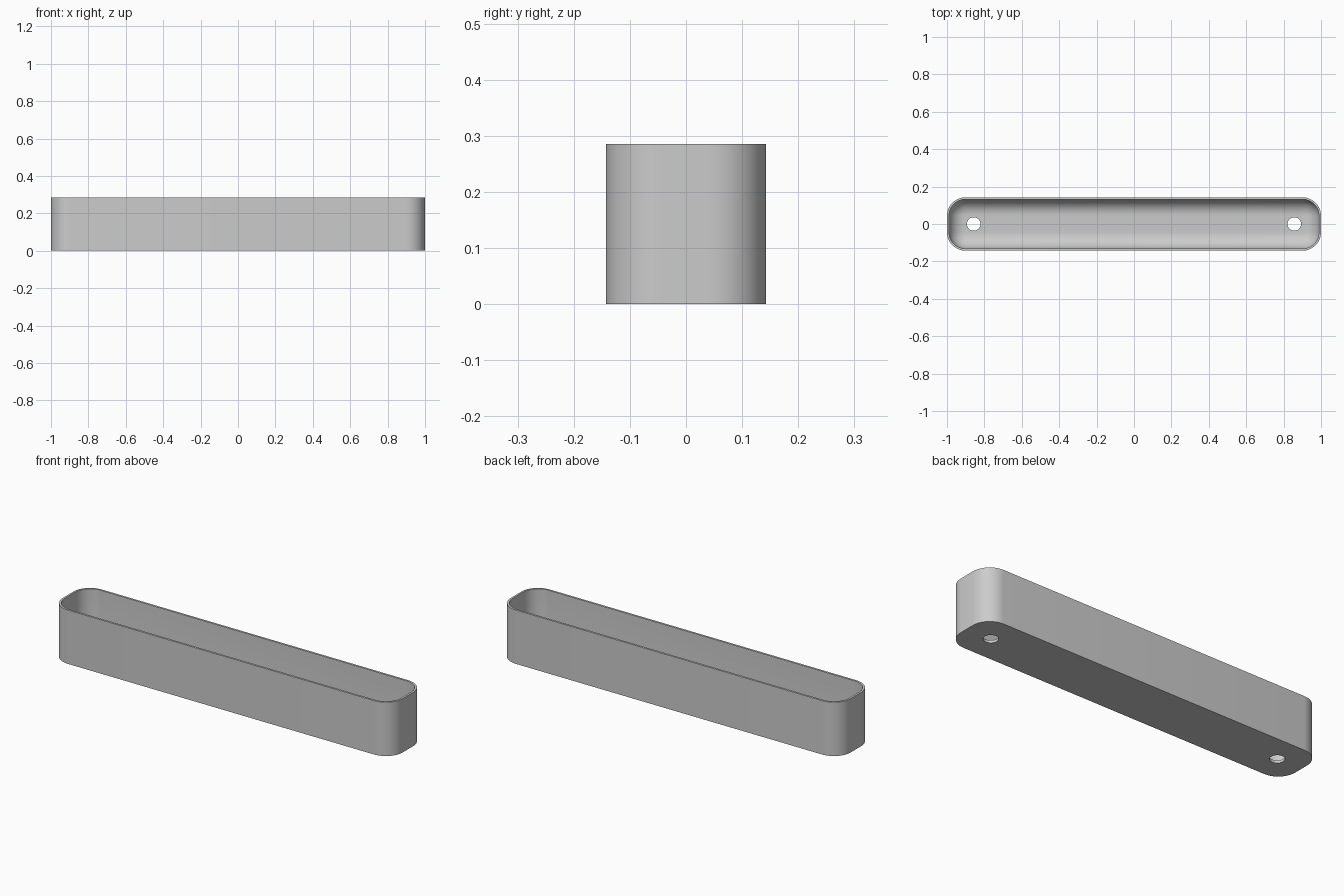
import bpy
import bmesh
from math import sin, cos, pi

cube = bpy.data.objects.get("Cube")
if cube:
    bpy.data.objects.remove(cube, do_unlink=True)

LENGTH, WIDTH, HEIGHT = 2.0, 0.286, 0.286
CORNER, WALL, FLOOR = 0.1, 0.011, 0.014
FILLET = 0.085
HOLE_X, HOLE_R = 0.857, 0.036
STEPS = 12

grey = bpy.data.materials.new("plain grey")
grey.use_nodes = True
colour = (0.6, 0.6, 0.6, 1)
grey.diffuse_color = colour
grey.node_tree.nodes["Principled BSDF"].inputs["Base Color"].default_value = colour


def ring(bm, inset, z):
    """Rounded rectangle, moved inwards from the outer wall."""
    r = CORNER - inset
    cx, cy = LENGTH / 2 - CORNER, WIDTH / 2 - CORNER
    verts = []
    for q, (sx, sy) in enumerate([(1, 1), (-1, 1), (-1, -1), (1, -1)]):
        for i in range(STEPS + 1):
            a = (q + i / STEPS) * pi / 2
            verts.append(bm.verts.new((sx * cx + r * cos(a), sy * cy + r * sin(a), z)))
    return verts


# Trough: outer wall, rim, inner wall and filleted floor
bm = bmesh.new()
rings = [ring(bm, 0, 0), ring(bm, 0, HEIGHT), ring(bm, WALL, HEIGHT)]
for i in range(STEPS + 1):
    a = i / STEPS * pi / 2
    rings.append(ring(bm, WALL + FILLET * (1 - cos(a)), FLOOR + FILLET * (1 - sin(a))))
for low, high in zip(rings, rings[1:]):
    n = len(low)
    for i in range(n):
        j = (i + 1) % n
        bm.faces.new((low[i], low[j], high[j], high[i]))
bm.faces.new(rings[0][::-1])
bm.faces.new(rings[-1])
bmesh.ops.recalc_face_normals(bm, faces=bm.faces)
mesh = bpy.data.meshes.new("trough")
bm.to_mesh(mesh)
bm.free()
trough = bpy.data.objects.new("trough", mesh)
bpy.context.collection.objects.link(trough)
mesh.materials.append(grey)

# Drain holes near both ends
for side in (-1, 1):
    bpy.ops.mesh.primitive_cylinder_add(vertices=40, radius=HOLE_R, depth=0.1,
                                        location=(side * HOLE_X, 0, 0))
    cutter = bpy.context.object
    cutter.name = "drain_hole_cutter"
    cutter.data.materials.append(grey)
    cut = trough.modifiers.new("drain hole", "BOOLEAN")
    cut.operation = "DIFFERENCE"
    cut.solver = "EXACT"
    cut.object = cutter
    bpy.ops.object.select_all(action="DESELECT")
    trough.select_set(True)
    bpy.context.view_layer.objects.active = trough
    bpy.ops.object.modifier_apply(modifier=cut.name)
    bpy.data.objects.remove(cutter, do_unlink=True)

bpy.ops.object.shade_smooth_by_angle(angle=pi / 6)
